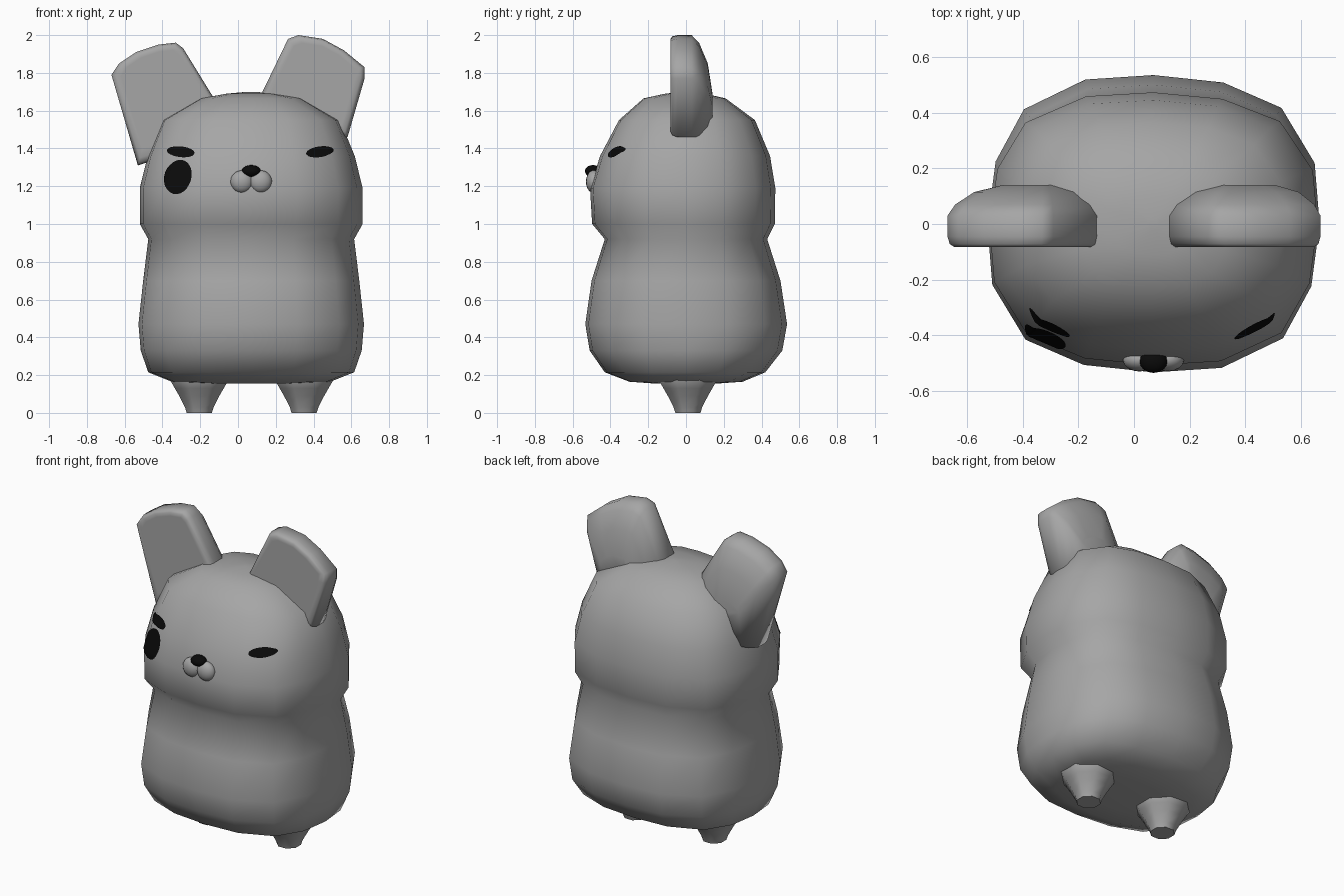
import bpy, math
from mathutils import Vector
from mathutils.bvhtree import BVHTree

if "Cube" in bpy.data.objects:
    bpy.data.objects.remove(bpy.data.objects["Cube"])

CX = 0.07  # body axis, the ears lean the silhouette off centre


def material(name, v):
    m = bpy.data.materials.new(name)
    m.diffuse_color = (v, v, v, 1)
    m.use_nodes = True
    m.node_tree.nodes["Principled BSDF"].inputs["Base Color"].default_value = m.diffuse_color
    return m


GREY = material("grey fur", 0.38)
BLACK = material("black", 0.003)


def make(name, verts, faces, mat, angle=180):
    me = bpy.data.meshes.new(name)
    me.from_pydata(verts, [], faces)
    me.materials.append(mat)
    ob = bpy.data.objects.new(name, me)
    bpy.context.collection.objects.link(ob)
    bpy.ops.object.select_all(action='DESELECT')
    ob.select_set(True)
    bpy.context.view_layer.objects.active = ob
    bpy.ops.object.mode_set(mode='EDIT')
    bpy.ops.mesh.select_all(action='SELECT')
    bpy.ops.mesh.normals_make_consistent(inside=False)
    bpy.ops.object.mode_set(mode='OBJECT')
    bpy.ops.object.shade_smooth_by_angle(angle=math.radians(angle))
    return ob


def loft(name, rings, mat, angle=180):
    """Skin a list of equal-length rings and cap both ends."""
    n = len(rings[0])
    verts = [p for r in rings for p in r]
    faces = [(k * n + i, k * n + (i + 1) % n, (k + 1) * n + (i + 1) % n, (k + 1) * n + i)
             for k in range(len(rings) - 1) for i in range(n)]
    last = (len(rings) - 1) * n
    faces += [tuple(range(n))[::-1], tuple(range(last, last + n))]
    return make(name, verts, faces, mat, angle)


# Body and head: rounded 16-sided sections (height, half width, front depth, back depth)
quarter = [(1, 0), (.97, .41), (.77, .78), (.42, .95)]
section = []
for k in range(4):
    for x, y in quarter:
        for _ in range(k):
            x, y = -y, x
        section.append((x, y))
# keep the section symmetric between its two axes
section = [(x, y) for x, y in section]
profile = [(.155, .22, .16, .16), (.165, .42, .30, .30), (.215, .545, .43, .42),
           (.33, .585, .51, .51), (.47, .597, .533, .535), (.70, .572, .50, .50),
           (.92, .545, .43, .43), (1.0, .59, .497, .47), (1.19, .59, .508, .473),
           (1.36, .548, .455, .445), (1.55, .47, .355, .365), (1.665, .27, .225, .21),
           (1.69, .13, .11, .10), (1.70, .02, .02, .02)]
body = loft("body_and_head",
            [[(CX + x * hx, y * (yb if y > 0 else yf), z) for x, y in section]
             for z, hx, yf, yb in profile], GREY)

# Stubby tapered legs
leg_rings = [(0, .072), (.03, .082), (.09, .115), (.13, .14), (.17, .165), (.24, .17)]
for side, x in (("left", -.205), ("right", .35)):
    loft(side + "_leg",
         [[(x + r * math.cos(a), .01 + r * math.sin(a), z)
           for a in (math.pi / 8 + i * math.pi / 4 for i in range(8))]
          for z, r in leg_rings], GREY, 50)

# Ears: flat front with a softened rim, domed back narrowing towards the root
ears = {
    "left_ear": [(-.53, 1.31), (-.67, 1.79), (-.63, 1.85), (-.54, 1.91), (-.42, 1.95),
                 (-.33, 1.96), (-.29, 1.93), (-.13, 1.67), (-.12, 1.45)],
    "right_ear": [(.58, 1.46), (.67, 1.77), (.67, 1.83), (.56, 1.92), (.45, 1.98),
                  (.32, 2.0), (.265, 1.98), (.12, 1.68), (.20, 1.48)],
}
for name, outline in ears.items():
    pts = [Vector(p) for p in outline]
    centre = sum(pts, Vector((0, 0))) / len(pts)
    root = (pts[0] + pts[-1]) / 2
    rings = []
    for pivot, s, y in ((centre, .80, -.082), (centre, .91, -.082), (centre, .97, -.072),
                        (centre, 1, -.045), (root, 1, .03), (root, .92, .07),
                        (root, .72, .115), (root, .42, .14)):
        ring = [pivot + (p - pivot) * s for p in pts]
        rings.append([(p.x, y, p.y) for p in ring])
    loft(name, rings, GREY)

# Painted markings: thin oval plates laid on the head surface
tree = BVHTree.FromObject(body, bpy.context.evaluated_depsgraph_get())


def marking(name, x, z, rx, rz, tilt, seg=24, steps=5):
    c, s = math.cos(math.radians(tilt)), math.sin(math.radians(tilt))
    verts, faces = [], []
    for k in range(steps + 1):
        for i in range(seg if k else 1):
            a = 2 * math.pi * i / seg
            u, v = rx * k / steps * math.cos(a), rz * k / steps * math.sin(a)
            hit = tree.ray_cast(Vector((x + u * c - v * s, -3, z + u * s + v * c)), Vector((0, 1, 0)))
            n = hit[1] if hit[1].y < 0 else -hit[1]
            verts.append(hit[0] + n * .006)
    for i in range(seg):
        j = (i + 1) % seg
        faces.append((0, 1 + i, 1 + j))
        for k in range(steps - 1):
            o = 1 + k * seg
            faces.append((o + i, o + seg + i, o + seg + j, o + j))
    ob = make(name, verts, faces, BLACK)
    # open sheet: make sure it faces forward
    if ob.data.polygons[0].normal.y > 0:
        ob.data.flip_normals()


marking("left_brow", -.30, 1.38, .072, .028, -6)
marking("right_brow", .43, 1.38, .072, .028, 8)
marking("left_eye_patch", -.315, 1.248, .07, .092, -18)


# Muzzle lobes and nose
def ball(name, loc, scale, mat):
    bpy.ops.mesh.primitive_uv_sphere_add(segments=16, ring_count=10, location=loc)
    ob = bpy.context.object
    ob.name = name
    ob.scale = scale
    ob.data.materials.append(mat)
    bpy.ops.object.shade_smooth()


for side, d in (("left", -1), ("right", 1)):
    ball(side + "_muzzle", (CX + d * .05, -.488, 1.224), (.06, .042, .06), GREY)
ball("nose", (CX, -.493, 1.28), (.05, .042, .032), BLACK)
